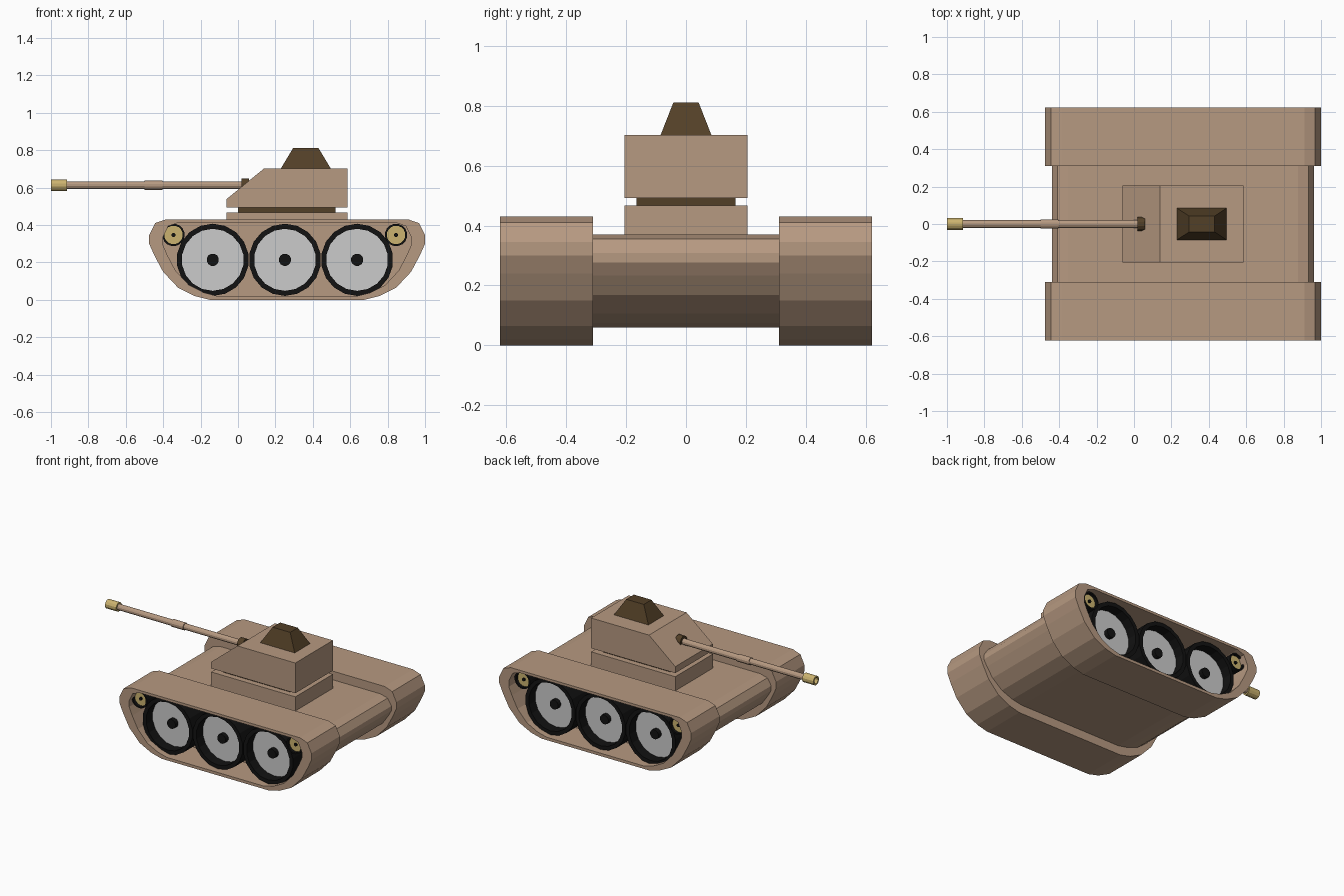
import bpy, bmesh
from math import cos, sin, tau

if "Cube" in bpy.data.objects:
    bpy.data.objects.remove(bpy.data.objects["Cube"])


def material(name, r, g, b):
    m = bpy.data.materials.new(name)
    m.diffuse_color = (r, g, b, 1)
    m.use_nodes = True
    m.node_tree.nodes["Principled BSDF"].inputs["Base Color"].default_value = m.diffuse_color
    return m


TAN = material("tan_paint", 0.47, 0.32, 0.22)
DARK = material("dark_brown", 0.085, 0.05, 0.02)
BLACK = material("black_rubber", 0.006, 0.006, 0.006)
GOLD = material("brass", 0.60, 0.45, 0.16)


def loft(name, loops, mat=None, closed=False, mirror=False):
    """Skin matching point loops; cap the ends, or join them when closed."""
    bm = bmesh.new()
    rings = [[bm.verts.new(p) for p in loop] for loop in loops]
    n = len(rings[0])
    pairs = list(zip(rings, rings[1:]))
    if closed:
        pairs.append((rings[-1], rings[0]))
    else:
        bm.faces.new(rings[0])
        bm.faces.new(rings[-1])
    for a, b in pairs:
        for i in range(n):
            j = (i + 1) % n
            bm.faces.new((a[i], a[j], b[j], b[i]))
    bmesh.ops.recalc_face_normals(bm, faces=bm.faces)
    me = bpy.data.meshes.new(name)
    bm.to_mesh(me)
    bm.free()
    ob = bpy.data.objects.new(name, me)
    bpy.context.collection.objects.link(ob)
    if mat:
        me.materials.append(mat)
    if mirror:
        m = ob.modifiers.new("mirror", "MIRROR")
        m.use_axis = (False, True, False)
        m.use_mirror_merge = False
    return ob


def at_y(profile, y):
    return [(x, y, z) for x, z in profile]


def rect(x0, x1, hy, z):
    return [(x0, -hy, z), (x1, -hy, z), (x1, hy, z), (x0, hy, z)]


def circle(u, v, r, n):
    return [(u + r * cos(tau * (i + .5) / n), v + r * sin(tau * (i + .5) / n)) for i in range(n)]


def wheel_part(name, x, z, steps, n, mat, closed=False):
    """Turned part on a y axis from (radius, y) steps, mirrored to the far side."""
    return loft(name, [at_y(circle(x, z, r, n), y) for r, y in steps], mat, closed, True)


def gun_part(name, steps, mat, n=12, closed=False):
    """Turned part on the gun axis from (radius, x) steps."""
    return loft(name, [[(x, y, z) for y, z in circle(0, 0.613, r, n)] for r, x in steps],
                mat, closed)


# Shared side profile of tracks and hull
CX = 0.2625
half = [(.413, 0), (.493, .02), (.583, .065), (.663, .15), (.711, .24),
        (.7375, .30), (.7375, .345), (.706, .41), (.648, .43)]
full = half + [(-x, z) for x, z in reversed(half)]


def side_profile(sx, z0, z1):
    return [(CX + x * sx, z0 + (z1 - z0) * z / .43) for x, z in full]


# Track housings with recessed outer sides
outer, inner = side_profile(1, 0, .43), side_profile(.9, .02, .412)
loft("track_housing", [at_y(outer, -.31), at_y(outer, -.622),
                       at_y(inner, -.622), at_y(inner, -.40)], TAN, mirror=True)

# Hull between the tracks
hull = side_profile(.95, .06, .37)
loft("hull", [at_y(hull, -.312), at_y(hull, .312)], TAN)

# Road wheels: tyre, recessed disc, hub
for i in range(3):
    x, z = -.135 + .386 * i, .214
    wheel_part(f"tyre_{i}", x, z, [(.193, -.39), (.193, -.58), (.166, -.58), (.166, -.39)],
               18, BLACK, True)
    wheel_part(f"wheel_disc_{i}", x, z, [(.17, -.39), (.17, -.51)], 18, None)
    wheel_part(f"wheel_hub_{i}", x, z, [(.033, -.50), (.033, -.54)], 12, BLACK)

# Small end rollers
for i, x in enumerate((-.345, .845)):
    wheel_part(f"roller_rim_{i}", x, .347, [(.06, -.39), (.06, -.59), (.05, -.59), (.05, -.39)],
               16, BLACK, True)
    wheel_part(f"roller_disc_{i}", x, .347, [(.052, -.39), (.052, -.57)], 16, GOLD)
    wheel_part(f"roller_pin_{i}", x, .347, [(.011, -.56), (.011, -.58)], 8, BLACK)

# Turret base, turning ring, turret and hatch
loft("turret_base", [rect(-.062, .585, .206, .36), rect(-.062, .585, .206, .468)], TAN)
loft("turret_ring", [rect(0, .52, .166, .46), rect(0, .52, .166, .50)], DARK)
turret = [(-.062, .493), (.585, .493), (.585, .703), (.14, .703), (-.062, .538)]
loft("turret", [at_y(turret, -.206), at_y(turret, .206)], TAN)
loft("hatch", [rect(.228, .497, .086, .70), rect(.295, .43, .042, .812)], DARK)

# Gun: collar, barrel, sleeve, hollow muzzle
gun_part("gun_collar", [(.038, .06), (.038, .018)], DARK)
gun_part("gun_barrel", [(.021, .06), (.021, -.96)], TAN)
gun_part("gun_sleeve", [(.026, -.50), (.026, -.405)], TAN)
gun_part("gun_muzzle", [(.032, -.915), (.032, -1), (.021, -1), (.021, -.915)], GOLD, closed=True)
